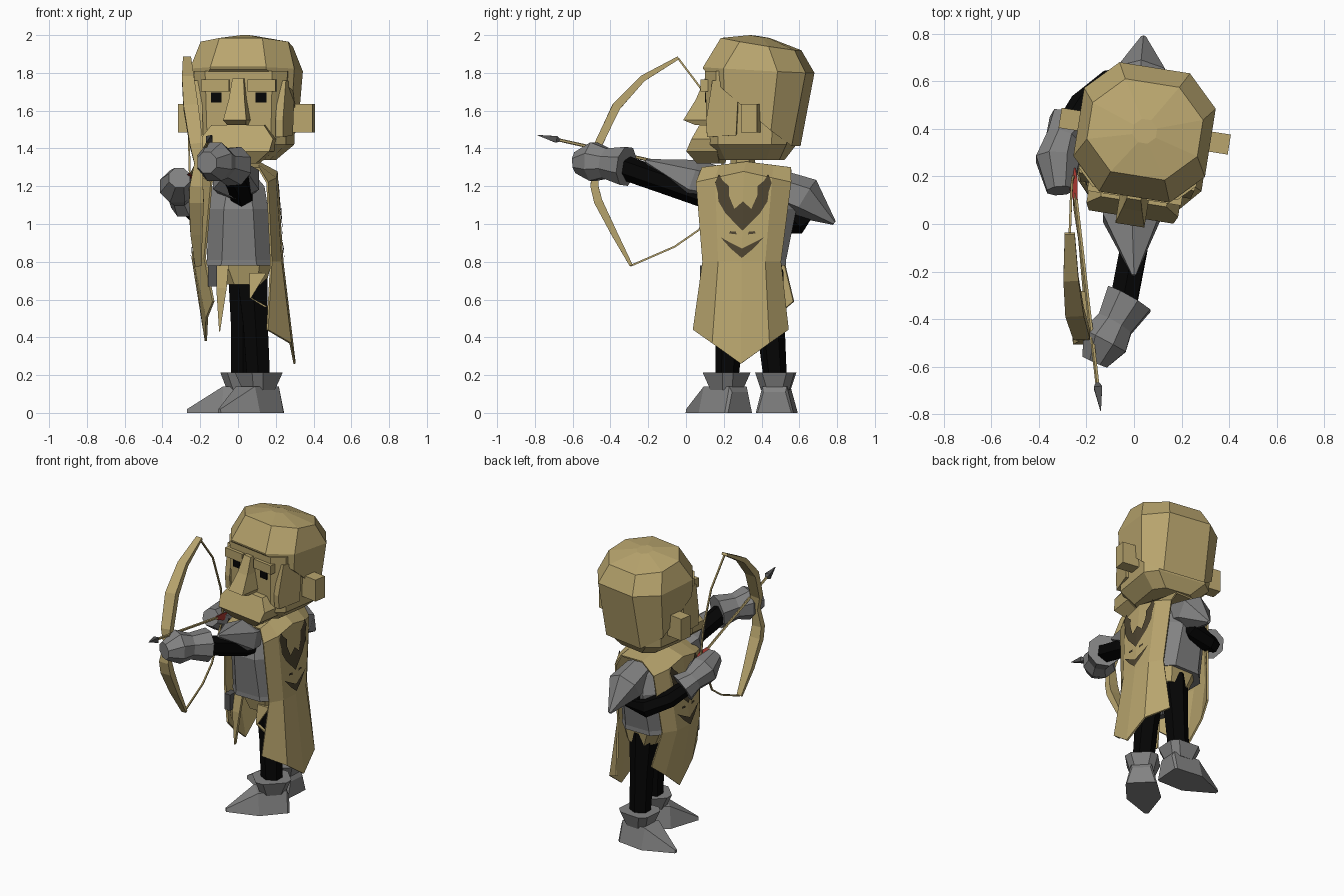
import bpy, bmesh, math
from mathutils import Vector, Matrix

if "Cube" in bpy.data.objects:
    bpy.data.objects.remove(bpy.data.objects["Cube"])


def material(name, rgb):
    m = bpy.data.materials.new(name)
    m.diffuse_color = (*rgb, 1)
    m.use_nodes = True
    m.node_tree.nodes["Principled BSDF"].inputs["Base Color"].default_value = m.diffuse_color
    return m


TAN = material("tan", (0.48, 0.375, 0.155))
GREY = material("steel grey", (0.225, 0.225, 0.225))
BLACK = material("black", (0.0015, 0.0015, 0.0015))
BROWN = material("dark brown", (0.075, 0.058, 0.03))
RED = material("red", (0.4, 0.04, 0.03))
IRON = material("dark iron", (0.09, 0.09, 0.09))


def finish(name, bm, mat, recalc=True):
    if recalc:
        bmesh.ops.recalc_face_normals(bm, faces=bm.faces)
    me = bpy.data.meshes.new(name)
    bm.to_mesh(me)
    bm.free()
    me.materials.append(mat)
    ob = bpy.data.objects.new(name, me)
    bpy.context.collection.objects.link(ob)
    return ob


def loft_bm(rings, M=Matrix()):
    """Skin a list of equal-length rings and cap both ends."""
    bm = bmesh.new()
    vs = [[bm.verts.new(M @ Vector(p)) for p in r] for r in rings]
    n = len(vs[0])
    for a, b in zip(vs, vs[1:]):
        for i in range(n):
            j = (i + 1) % n
            bm.faces.new((a[i], a[j], b[j], b[i]))
    bm.faces.new(vs[0])
    bm.faces.new(vs[-1])
    return bm


def loft(name, rings, mat, M=Matrix()):
    return finish(name, loft_bm(rings, M), mat)


def octo(x0, x1, y0, y1, c, zf, zb=None):
    """Chamfered rectangle; height runs from zf at the front to zb at the back."""
    zb = zf if zb is None else zb
    pts = [(x0 + c, y0), (x1 - c, y0), (x1, y0 + c), (x1, y1 - c),
           (x1 - c, y1), (x0 + c, y1), (x0, y1 - c), (x0, y0 + c)]
    return [(x, y, zf + (zb - zf) * (y - y0) / (y1 - y0)) for x, y in pts]


def rect(x0, x1, y0, y1, z):
    return [(x0, y0, z), (x1, y0, z), (x1, y1, z), (x0, y1, z)]


def box(name, c, s, mat, M=Matrix()):
    x, y, z = c
    a, b, h = (v / 2 for v in s)
    return loft(name, [rect(x - a, x + a, y - b, y + b, z + k) for k in (-h, h)], mat, M)


def tube(name, pts, radii, mat, n=6, ref=(1, 0, 0)):
    """Sweep an n-gon along a path; a radius may be a (side, depth) pair."""
    pts = [Vector(p) for p in pts]
    rings = []
    for i, p in enumerate(pts):
        t = (pts[min(i + 1, len(pts) - 1)] - pts[max(i - 1, 0)]).normalized()
        u = Vector(ref)
        u = (u - t * u.dot(t)).normalized()
        v = t.cross(u)
        r = radii[i] if isinstance(radii, list) else radii
        ru, rv = r if isinstance(r, tuple) else (r, r)
        rings.append([p + u * ru * math.cos(a) + v * rv * math.sin(a)
                      for a in [2 * math.pi * (k + 0.5) / n for k in range(n)]])
    return loft(name, rings, mat)


# ---- head, turned slightly toward the bow
H = Matrix.Translation((0.045, 0.39, 0)) @ Matrix.Rotation(math.radians(-9), 4, 'Z')
loft("head", [octo(-.15, .15, -.22, .12, .06, 1.34), octo(-.24, .24, -.255, .17, .07, 1.42),
              octo(-.25, .25, -.265, .2, .07, 1.81)], TAN, H)
hood = loft_bm([octo(-.25, .25, -.24, .185, .1, 1.36), octo(-.28, .28, -.28, .27, .13, 1.83, 1.80),
                octo(-.235, .235, -.19, .205, .12, 1.985, 1.92),
                octo(-.05, .05, -.05, .05, .03, 2.0, 1.985)])
cut = bmesh.ops.bisect_plane(hood, geom=hood.verts[:] + hood.edges[:] + hood.faces[:],
                             plane_co=(0, -.285, 1.825), plane_no=(0, .42, .49), clear_inner=True)
bmesh.ops.holes_fill(hood, edges=[e for e in hood.edges if e.is_boundary])
hood.transform(H)
finish("hair", hood, TAN)
for s, side in ((-1, "right"), (1, "left")):
    box(f"{side}_eye", (s * .12, -.264, 1.67), (.057, .009, .052), BLACK, H)
    box(f"{side}_brow", (s * .125, -.265, 1.733), (.15, .04, .062), TAN, H)
    box(f"{side}_ear", (s * .298, .0, 1.56), (.124, .085, .15), TAN, H)
    # sideburn plate, leaning outward to the rear
    prof = [(-.25, 1.55, .235), (-.215, 1.76, .245), (-.07, 1.75, .27),
            (-.085, 1.47, .262), (-.245, 1.46, .235)]
    loft(f"{side}_sideburn", [[(s * (x - d), y, z) for y, z, x in prof] for d in (.04, 0)], TAN, H)
loft("nose", [rect(-.03, .03, -.29, -.25, 1.77), rect(-.042, .042, -.335, -.25, 1.66),
              rect(-.062, .062, -.40, -.25, 1.55), rect(-.05, .05, -.34, -.25, 1.525)], TAN, H)
loft("moustache", [rect(-.14, .14, -.3, -.23, 1.525), rect(-.195, .195, -.335, -.2, 1.45),
                   rect(-.18, .18, -.365, -.2, 1.385), rect(-.1, .1, -.32, -.2, 1.32)], TAN, H)
tube("neck", [(.04, .3, 1.26), (.04, .3, 1.38)], .065, TAN)

# ---- torso, hips
loft("torso", [octo(-.17, .18, .1, .53, .08, .78), octo(-.165, .175, .1, .53, .08, .81),
               octo(-.155, .16, .065, .585, .08, 1.08), octo(-.135, .14, .1, .54, .08, 1.2),
               octo(-.04, .08, .16, .48, .04, 1.27)], GREY)
loft("hips", [octo(-.07, .15, .16, .49, .05, .68), octo(-.12, .175, .13, .51, .06, .79)], TAN)
loft("hip_flap_left", [rect(.06, .15, .13, .15, .74), rect(.06, .07, .11, .13, .61),
                       rect(.14, .16, .11, .13, .56)], TAN)
loft("hip_flap_front", [rect(-.11, -.05, .12, .14, .78), rect(-.115, -.06, .1, .12, .66),
                        rect(-.1, -.095, .1, .12, .43)], TAN)
box("belt_pouch", (-.135, .11, .725), (.045, .07, .11), IRON)

# ---- tabard: a ribbon over the shoulders (x, z, y centre, half width, edge dx, edge dz)
ROWS = [(.30, .26, .29, .25, -.145, .18), (.235, .80, .295, .205, -.06, 0),
        (.205, 1.275, .305, .25, -.05, -.055), (.11, 1.325, .32, .235, 0, -.03),
        (-.05, 1.325, .32, .235, 0, -.03), (-.19, 1.275, .31, .25, .05, -.055),
        (-.24, .82, .31, .205, .065, 0), (-.17, .38, .32, .25, .04, .21)]
bm = bmesh.new()
grid = [[bm.verts.new((x + dx * f, yc + t * hw, z + dz * abs(t)))
         for t, f in ((-1, 1), (-.6, .15), (0, 0), (.6, .15), (1, 1))]
        for x, z, yc, hw, dx, dz in ROWS]
for a, b in zip(grid, grid[1:]):
    for i in range(4):
        bm.faces.new((a[i], a[i + 1], b[i + 1], b[i]))
tabard = finish("tabard", bm, TAN)
mod = tabard.modifiers.new("thickness", 'SOLIDIFY')
mod.thickness = .012
mod.offset = 0

# ---- painted winged shape and chevron on both tabard panels (half outlines: dy, z)
WING = [(0, .965), (.035, 1.0), (.09, 1.055), (.13, 1.12), (.135, 1.17), (.15, 1.22), (.13, 1.262),
        (.11, 1.23), (.075, 1.2), (.075, 1.15), (.045, 1.08), (.022, 1.1), (0, 1.12)]
CHEVRON = [(0, .82), (.06, .87), (.115, .93), (.06, .9), (0, .87)]
DOT = [(.03, .945), (.07, .95), (.065, .962), (.035, .96)]
bm = bmesh.new()
for s, low, high in ((1, ROWS[1], ROWS[2]), (-1, ROWS[6], ROWS[5])):
    for shape in (WING, CHEVRON, DOT):
        for m in (-1, 1):
            vs = []
            for dy, z in shape:
                k = (z - low[1]) / (high[1] - low[1])
                x = low[0] + (high[0] - low[0]) * k
                yc = low[2] + (high[2] - low[2]) * k
                vs.append(bm.verts.new((x + s * (.012 - .06 * dy), yc + m * dy, z)))
            f = bm.faces.new(vs)
            f.normal_update()
            if f.normal.x * s < 0:
                f.normal_flip()
finish("tabard_emblem", bm, BROWN, recalc=False)

# ---- legs and pointed shoes
for side, hip, ankle, ang in (("left", (.075, .25, .75), (.11, .215, .15), 225),
                              ("right", (.03, .42, .75), (.025, .475, .15), 176)):
    tube(f"{side}_leg", [hip, ((hip[0] + ankle[0]) / 2, (hip[1] + ankle[1]) / 2, .47), ankle],
         [.095, .075, (.07, .06)], BLACK)
    F = Matrix.Translation((ankle[0], ankle[1], 0)) @ Matrix.Rotation(math.radians(ang), 4, 'Z')
    sect = [(-.1, .09, .11), (-.085, .1, .14), (.1, .11, .14), (.295, .012, .02)]
    loft(f"{side}_shoe", [[(x, -w, 0), (x, w, 0), (x, w * .65, h), (x, -w * .65, h)]
                          for x, w, h in sect], GREY, F)
    loft(f"{side}_shoe_cuff", [octo(-.08, .08, -.075, .075, .035, .12),
                               octo(-.115, .115, -.105, .105, .04, .215)], GREY, F)

# ---- arms
tube("left_arm", [(.02, .1, 1.15), (.0, -.1, 1.22), (-.05, -.36, 1.31)], .065, BLACK)
tube("left_gauntlet", [(-.02, -.315, 1.305), (-.08, -.42, 1.32), (-.125, -.49, 1.33), (-.165, -.58, 1.325)],
     [.11, .085, .11, .06], GREY, 8)
tube("left_pauldron", [(-.01, .15, 1.21), (-.01, .03, 1.235), (0, -.215, 1.335)],
     [(.11, .1), (.14, .11), .01], GREY)
tube("right_arm", [(.0, .5, 1.16), (.0, .61, 1.02), (-.1, .59, 1.0), (-.22, .5, 1.06), (-.31, .36, 1.15)],
     [.06, .065, .06, .055, .05], BLACK, ref=(0, 0, 1))
tube("right_gauntlet", [(-.265, .42, 1.12), (-.3, .36, 1.16), (-.32, .27, 1.2), (-.31, .14, 1.245)],
     [.1, .075, .1, .06], GREY, 8, ref=(0, 0, 1))
tube("right_pauldron", [(.02, .48, 1.19), (.03, .63, 1.135), (.04, .785, 1.005)],
     [(.1, .1), (.115, .115), .012], GREY)

# ---- bow, string and arrow
tube("bow", [(-.27, -.04, 1.88), (-.265, -.23, 1.77), (-.25, -.37, 1.62), (-.22, -.465, 1.42),
             (-.21, -.475, 1.32), (-.22, -.485, 1.2), (-.22, -.465, 1.12), (-.22, -.38, .95),
             (-.21, -.29, .78)],
     [(.03, .012), (.045, .024), (.055, .032), (.05, .03), (.03, .025),
      (.05, .03), (.055, .032), (.045, .024), (.025, .012)], TAN, 4)
NOCK = (-.255, .2, 1.25)
tube("bow_string", [(-.27, -.04, 1.875), (-.265, .1, 1.69), (-.26, .18, 1.45), NOCK,
                    (-.25, .07, .97), (-.23, -.06, .88), (-.21, -.29, .78)], .007, TAN, 4)
nock, tip = Vector(NOCK), Vector((-.14, -.785, 1.47))
tube("arrow_shaft", [nock, nock.lerp(tip, .93)], .009, TAN, 5)
tube("arrow_head", [nock.lerp(tip, .88), nock.lerp(tip, .9), tip], [.01, .025, .002], IRON, 4)
tube("arrow_fletching", [nock.lerp(tip, -.03), nock.lerp(tip, .02), nock.lerp(tip, .1)],
     [.025, .03, .01], RED, 3)
